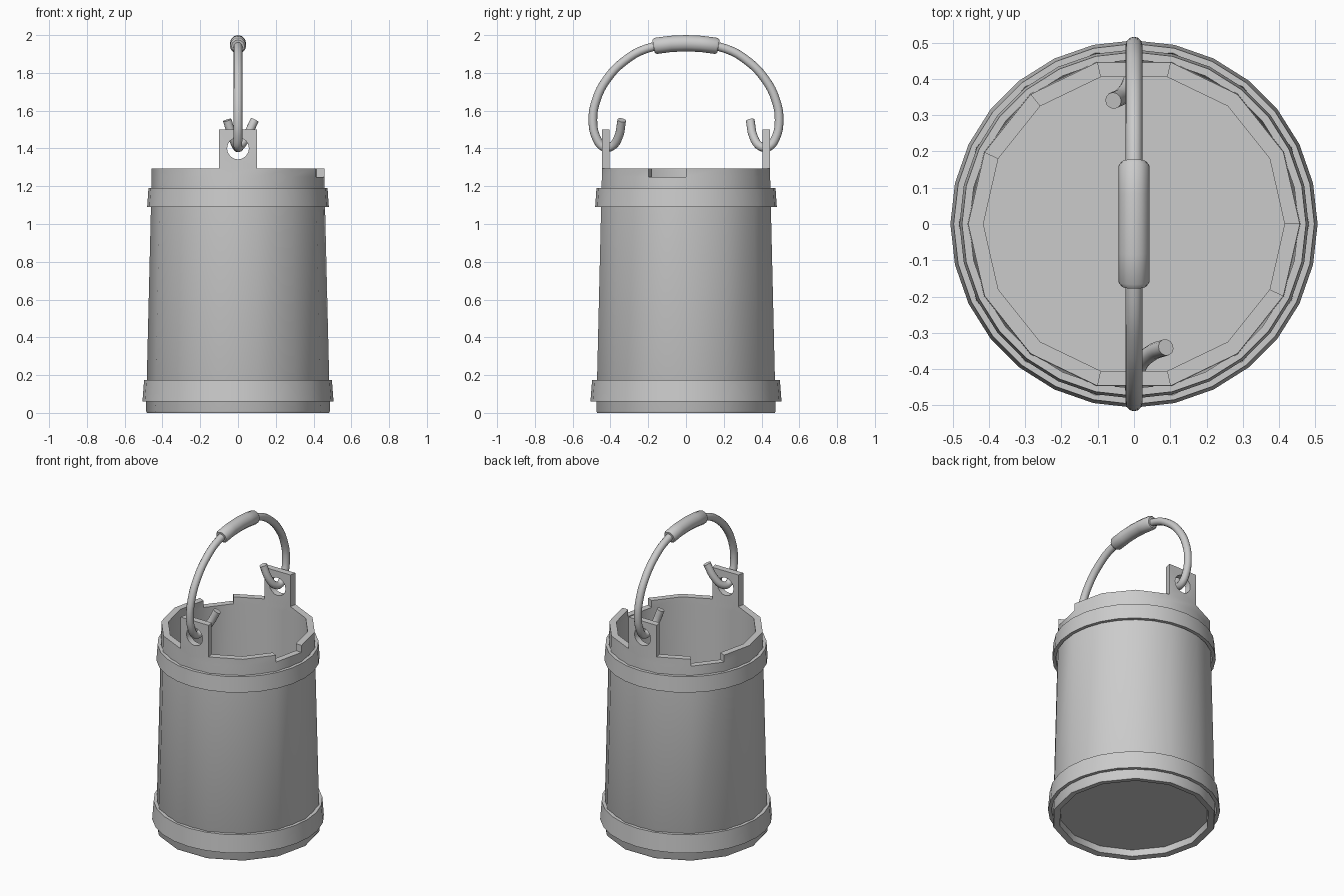
import bpy, bmesh, math
from mathutils import Vector

if "Cube" in bpy.data.objects:
    bpy.data.objects.remove(bpy.data.objects["Cube"])

SIDES = 14


def finish(obj, angle=32):
    bpy.ops.object.select_all(action='DESELECT')
    obj.select_set(True)
    bpy.context.view_layer.objects.active = obj
    bpy.ops.object.convert(target='MESH')
    bpy.ops.object.shade_smooth_by_angle(angle=math.radians(angle))


def add_object(name, bm):
    bmesh.ops.recalc_face_normals(bm, faces=bm.faces)
    mesh = bpy.data.meshes.new(name)
    bm.to_mesh(mesh)
    bm.free()
    obj = bpy.data.objects.new(name, mesh)
    bpy.context.collection.objects.link(obj)
    return obj


def lathe(profile, n, closed):
    """Spin (radius, z) points; open profiles get flat end caps."""
    bm = bmesh.new()
    rings = [[bm.verts.new((r * math.cos(2 * math.pi * i / n),
                            r * math.sin(2 * math.pi * i / n), z))
              for i in range(n)] for r, z in profile]
    pairs = list(zip(rings, rings[1:]))
    if closed:
        pairs.append((rings[-1], rings[0]))
    for a, b in pairs:
        for i in range(n):
            j = (i + 1) % n
            bm.faces.new((a[i], a[j], b[j], b[i]))
    if not closed:
        bm.faces.new(rings[0])
        bm.faces.new(rings[-1])
    return bm


def raise_faces(bm, faces, height):
    geo = bmesh.ops.extrude_face_region(bm, geom=faces)['geom']
    old = [f for f in faces if f.is_valid]
    if old:
        bmesh.ops.delete(bm, geom=old, context='FACES_ONLY')
    verts = [g for g in geo if isinstance(g, bmesh.types.BMVert)]
    bmesh.ops.translate(bm, verts=verts, vec=(0, 0, height))


def tops(bm, z):
    bm.normal_update()
    return [f for f in bm.faces if all(abs(v.co.z - z) < 1e-4 for v in f.verts)]


def tube(name, points, radius, spline_type, scale=None):
    cu = bpy.data.curves.new(name, 'CURVE')
    cu.dimensions = '3D'
    cu.bevel_depth = radius
    cu.bevel_resolution = 4
    cu.resolution_u = 4
    cu.use_fill_caps = True
    sp = cu.splines.new(spline_type)
    pts = sp.bezier_points if spline_type == 'BEZIER' else sp.points
    pts.add(len(points) - 1)
    for k, (p, co) in enumerate(zip(pts, points)):
        if spline_type == 'BEZIER':
            p.co = co
            p.handle_left_type = p.handle_right_type = 'AUTO'
        else:
            p.co = (*co, 1)
        p.radius = scale[k] if scale else 1
    obj = bpy.data.objects.new(name, cu)
    bpy.context.collection.objects.link(obj)
    finish(obj, 40)


# Bucket body: wall, floor and recessed underside
bm = lathe([(0.44, 0.045), (0.445, 0.005), (0.482, 0.0), (0.487, 0.01), (0.457, 1.25),
            (0.415, 1.25), (0.435, 0.07)], SIDES, False)

# Rim panels, leaving two broken notches
missing = [math.radians(-12.86), math.radians(141.43)]
def in_notch(f):
    c = f.calc_center_median()
    return any(Vector((math.cos(a), math.sin(a))).dot(c.xy.normalized()) > 0.99
               for a in missing)
raise_faces(bm, [f for f in tops(bm, 1.25) if not in_notch(f)], 0.045)

# Lugs rising from the front and back panels
raise_faces(bm, [f for f in tops(bm, 1.295)
                 if abs(f.calc_center_median().x) < 0.02], 0.205)
bucket = add_object("bucket_body", bm)

# Hole through both lugs
bpy.ops.mesh.primitive_cylinder_add(vertices=16, radius=0.058, depth=1.4,
                                    location=(0, 0, 1.4),
                                    rotation=(math.pi / 2, 0, 0))
cutter = bpy.context.object
cutter.name = "lug_hole_cutter"
cutter.hide_render = True
mod = bucket.modifiers.new("lug_holes", 'BOOLEAN')
mod.operation = 'DIFFERENCE'
mod.solver = 'EXACT'
mod.object = cutter
finish(bucket)
bpy.data.objects.remove(cutter)

# Hoops
for name, z0, z1, r0, r1 in (("lower_hoop", 0.06, 0.175, 0.506, 0.497),
                             ("upper_hoop", 1.09, 1.19, 0.481, 0.474)):
    t = 0.021
    hoop = add_object(name, lathe([(r0 - t, z0), (r0, z0), (r1, z1), (r1 - t, z1)],
                                  SIDES * 2, True))
    finish(hoop)

# Wire handle with hooked ends bent to opposite sides
half = [(0.34, 1.55), (0.358, 1.46), (0.395, 1.41), (0.435, 1.407), (0.473, 1.452),
        (0.493, 1.55), (0.474, 1.66), (0.42, 1.765), (0.33, 1.86), (0.21, 1.928)]
bend = {0: 1.0, 1: 0.5, 2: 0.12}
def side(sign, tip_x):
    return [(tip_x * bend.get(i, 0), sign * y, z) for i, (y, z) in enumerate(half)]
path = side(1, -0.057) + [(0, 0, 1.958)] + side(-1, 0.088)[::-1]
tube("wire_handle", path, 0.023, 'BEZIER')

# Hand grip
grip = [(0, y, 1.957 - 0.55 * y * y)
        for y in (-0.172, -0.16, -0.08, 0, 0.08, 0.16, 0.172)]
tube("hand_grip", grip, 0.043, 'POLY', [0.8, 1, 1, 1, 1, 1, 0.8])
